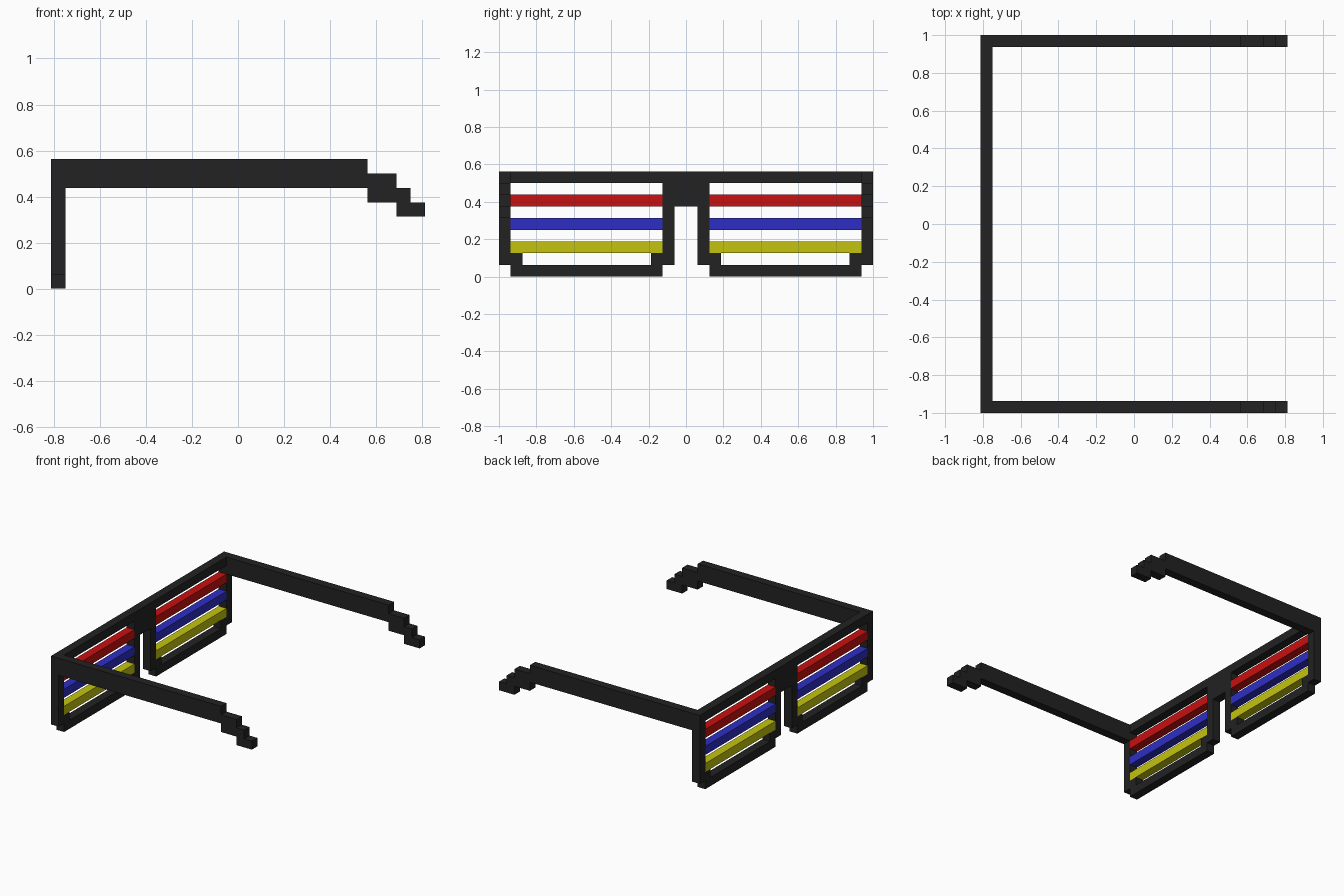
import bpy
import bmesh
from mathutils import Vector

U = 1 / 16          # every part sits on a 1/16 block grid
FRONT = -13         # outer plane of the lens frame along x
BACK = FRONT + 1

if "Cube" in bpy.data.objects:
    bpy.data.objects.remove(bpy.data.objects["Cube"], do_unlink=True)


def make_material(name, rgb):
    mat = bpy.data.materials.new(name)
    mat.use_nodes = True
    color = (*rgb, 1.0)
    mat.diffuse_color = color
    mat.node_tree.nodes["Principled BSDF"].inputs["Base Color"].default_value = color
    mat.node_tree.nodes["Principled BSDF"].inputs["Roughness"].default_value = 0.8
    return mat


def finish(name, bm, mat, mirror):
    bmesh.ops.recalc_face_normals(bm, faces=bm.faces)
    mesh = bpy.data.meshes.new(name)
    bm.to_mesh(mesh)
    bm.free()
    mesh.materials.append(mat)
    obj = bpy.data.objects.new(name, mesh)
    bpy.context.collection.objects.link(obj)
    if mirror:
        mod = obj.modifiers.new("mirror_sides", 'MIRROR')
        mod.use_axis = (False, True, False)
        mod.use_mirror_merge = False
    return obj


def prism(name, outline, depth, mat, mirror=True):
    """Extrude a flat outline (grid units) along the depth vector."""
    bm = bmesh.new()
    face = bm.faces.new([bm.verts.new(Vector(p) * U) for p in outline])
    new = bmesh.ops.extrude_face_region(bm, geom=[face])["geom"]
    verts = [v for v in new if isinstance(v, bmesh.types.BMVert)]
    bmesh.ops.translate(bm, verts=verts, vec=Vector(depth) * U)
    return finish(name, bm, mat, mirror)


def front_bar(name, y0, y1, z0, z1, mat, mirror=True):
    """Rectangular bar, one block deep, in the lens frame plane."""
    outline = [(FRONT, y0, z0), (FRONT, y1, z0), (FRONT, y1, z1), (FRONT, y0, z1)]
    return prism(name, outline, (1, 0, 0), mat, mirror)


black = make_material("frame_black", (0.016, 0.016, 0.016))
slats = {
    "red": (6, make_material("slat_red", (0.58, 0.005, 0.005))),
    "blue": (4, make_material("slat_blue", (0.027, 0.027, 0.55))),
    "yellow": (2, make_material("slat_yellow", (0.55, 0.55, 0.005))),
}

# Lens frame
front_bar("top_bar", -16, 16, 8, 9, black, mirror=False)
front_bar("bridge", -2, 2, 6, 8, black, mirror=False)
front_bar("outer_post", 15, 16, 1, 8, black)
front_bar("inner_post", 1, 2, 1, 6, black)

# Lower rim with a raised step at each corner
rim = [(2, 0), (15, 0), (15, 2), (14, 2), (14, 1), (3, 1), (3, 2), (2, 2)]
prism("lower_rim", [(FRONT, y, z) for y, z in rim], (1, 0, 0), black)

# Coloured shutter slats across both openings
for color, (z, mat) in slats.items():
    front_bar(f"{color}_slat", 2, 15, z, z + 1, mat)

# Temple arms with stepped ear hooks
arm = [(BACK, 7), (9, 7), (9, 6), (11, 6), (11, 5), (13, 5), (13, 6),
       (12, 6), (12, 7), (11, 7), (11, 8), (9, 8), (9, 9), (BACK, 9)]
prism("temple_arm", [(x, 15, z) for x, z in arm], (0, 1, 0), black)
